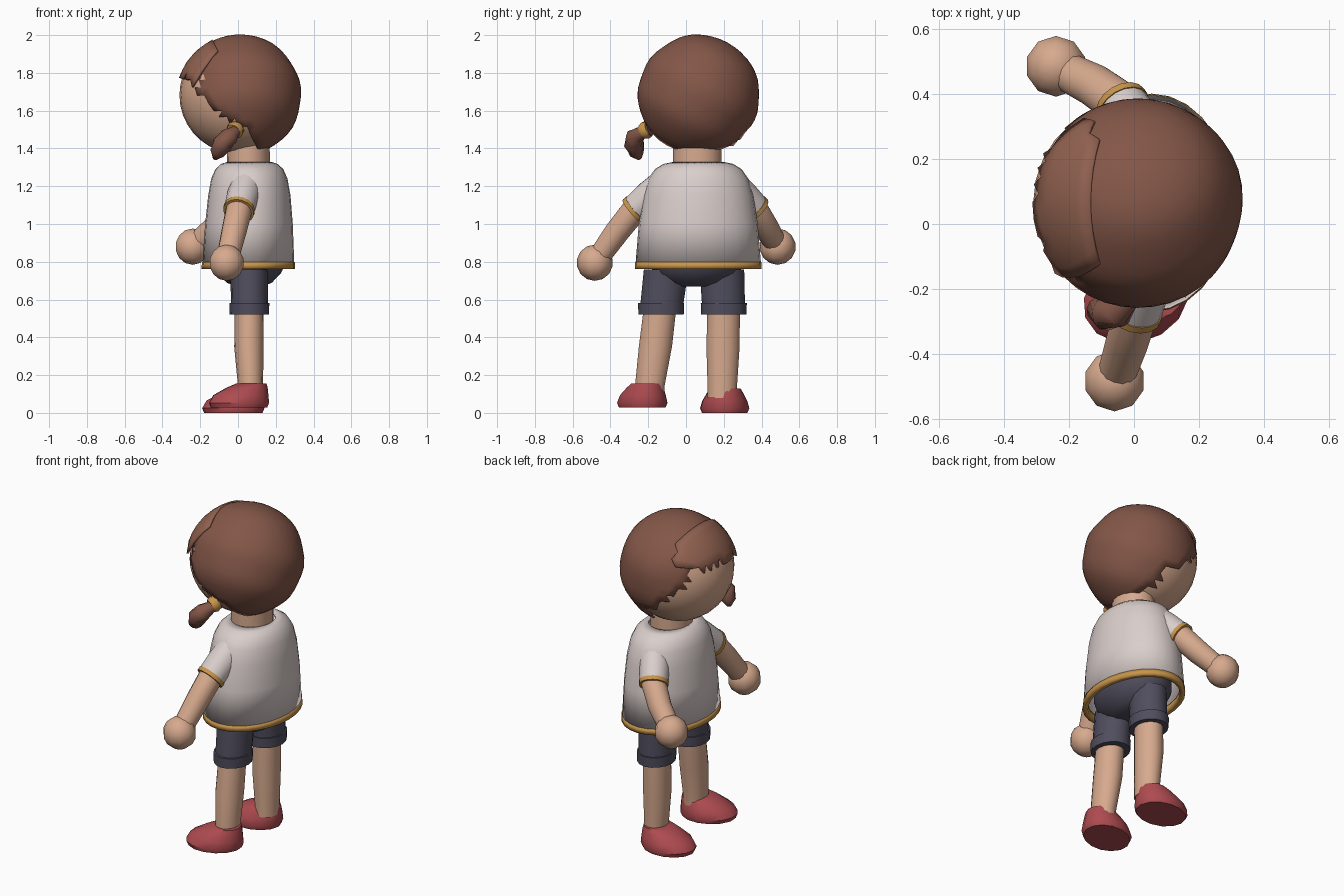
import bpy, bmesh, math
from mathutils import Vector, Matrix

if "Cube" in bpy.data.objects:
    bpy.data.objects.remove(bpy.data.objects["Cube"])


def material(name, rgb):
    m = bpy.data.materials.new(name)
    m.diffuse_color = (*rgb, 1)
    m.use_nodes = True
    m.node_tree.nodes["Principled BSDF"].inputs["Base Color"].default_value = m.diffuse_color
    return m


SKIN = material("skin", (0.68, 0.40, 0.27))
HAIR = material("hair_brown", (0.23, 0.095, 0.065))
BANG = material("fringe_brown", (0.28, 0.12, 0.08))
CLOTH = material("white_cloth", (0.70, 0.62, 0.60))
NAVY = material("navy_cloth", (0.08, 0.075, 0.11))
RED = material("red_shoe", (0.42, 0.07, 0.08))
GOLD = material("gold_trim", (0.58, 0.30, 0.07))


def finish(name, bm, mat, angle=40):
    bmesh.ops.recalc_face_normals(bm, faces=bm.faces)
    me = bpy.data.meshes.new(name)
    bm.to_mesh(me)
    bm.free()
    ob = bpy.data.objects.new(name, me)
    bpy.context.collection.objects.link(ob)
    me.materials.append(mat)
    bpy.ops.object.select_all(action='DESELECT')
    bpy.context.view_layer.objects.active = ob
    ob.select_set(True)
    bpy.ops.object.shade_smooth_by_angle(angle=math.radians(angle))
    return ob


def skin_rings(name, rings, mat, caps=(True, True), angle=40):
    bm = bmesh.new()
    rows = [[bm.verts.new(p) for p in r] for r in rings]
    n = len(rows[0])
    for a, b in zip(rows, rows[1:]):
        for i in range(n):
            bm.faces.new((a[i], a[(i + 1) % n], b[(i + 1) % n], b[i]))
    if caps[0]:
        bm.faces.new(rows[0])
    if caps[1]:
        bm.faces.new(rows[-1])
    return finish(name, bm, mat, angle)


def loft(name, layers, mat, n=16, caps=(True, True), angle=40):
    """Stack of horizontal ellipses: (x, y, z, rx, ry)."""
    turn = [2 * math.pi * i / n for i in range(n)]
    return skin_rings(name, [[(x + rx * math.cos(t), y + ry * math.sin(t), z) for t in turn]
                             for x, y, z, rx, ry in layers], mat, caps, angle)


def tube(name, path, radii, mat, n=12, caps=(True, True), angle=40):
    """Round tube whose rings stand square to the path."""
    pts = [Vector(p) for p in path]
    rings = []
    for i, p in enumerate(pts):
        d = pts[min(i + 1, len(pts) - 1)] - pts[max(i - 1, 0)]
        q = d.to_track_quat('Z', 'X')
        rings.append([p + q @ Vector((radii[i] * math.cos(2 * math.pi * k / n),
                                      radii[i] * math.sin(2 * math.pi * k / n), 0)) for k in range(n)])
    return skin_rings(name, rings, mat, caps, angle)


def ball(name, centre, r, mat, u, v):
    bm = bmesh.new()
    bmesh.ops.create_uvsphere(bm, u_segments=u, v_segments=v, radius=r,
                              matrix=Matrix.Translation(centre))
    return finish(name, bm, mat, 60)


def shell(name, keep, radius, mat, subdiv):
    """Piece of a sphere around the head, kept where keep(direction) holds."""
    bm = bmesh.new()
    bmesh.ops.create_icosphere(bm, subdivisions=subdiv, radius=1)
    bmesh.ops.delete(bm, geom=[f for f in bm.faces if not keep(f.calc_center_median().normalized())],
                     context='FACES')
    for v in bm.verts:
        v.co = Vector((0.012, 0.067, 1.68)) + v.co * radius(v.co)
    ob = finish(name, bm, mat)
    s = ob.modifiers.new("thickness", 'SOLIDIFY')
    s.thickness = 0.012
    s.offset = -1
    return ob


# Head and neck
ball("head", (0.0, 0.067, 1.682), 0.31, SKIN, 28, 18)
loft("neck", [(0.055, 0.06, 1.25, 0.115, 0.13), (0.055, 0.06, 1.46, 0.112, 0.13)], SKIN, 18)

# Hair cap with a ragged hairline; the face looks along -x
LINE = [(-1.0, 0.32), (-0.89, 0.28), (-0.58, 0.03), (-0.36, -0.19), (-0.08, -0.64), (0.33, -0.68)]


def hairline(z):
    for (z0, x0), (z1, x1) in zip(LINE, LINE[1:]):
        if z <= z1:
            return x0 + (x1 - x0) * (z - z0) / (z1 - z0)
    return -9


shell("hair_cap", lambda d: d.x > hairline(d.z) + 0.06 * math.sin(13 * d.z + 4 * d.y),
      lambda d: 0.322 + 0.003 * math.sin(9 * d.z + 5 * d.y), HAIR, 4)
shell("fringe", lambda d: -0.97 < d.x < -0.42 and -0.68 < d.y < 0.78
      and d.z > 0.27 + 0.1 * d.y + 0.07 * abs(math.sin(6 * d.y + 0.6)),
      lambda d: 0.331 + 0.014 * max(0, 0.8 - d.z), BANG, 4)

# Side ponytail and its tie
tube("ponytail", [(0.0, -0.19, 1.50), (-0.02, -0.235, 1.485), (-0.05, -0.27, 1.46),
                  (-0.085, -0.275, 1.42), (-0.11, -0.26, 1.375), (-0.122, -0.245, 1.345)],
     [0.035, 0.034, 0.05, 0.054, 0.04, 0.012], HAIR, 10, angle=60)
tube("hair_tie", [(-0.005, -0.195, 1.505), (-0.015, -0.212, 1.497), (-0.025, -0.23, 1.488)],
     [0.04, 0.048, 0.04], GOLD, 12)

# Shirt body and hem
shirt = loft("shirt", [(0.055, 0.065, 0.79, 0.243, 0.332), (0.058, 0.065, 1.0, 0.232, 0.315),
                       (0.06, 0.065, 1.15, 0.218, 0.292), (0.06, 0.065, 1.24, 0.202, 0.265),
                       (0.06, 0.065, 1.29, 0.18, 0.23), (0.06, 0.065, 1.318, 0.15, 0.185),
                       (0.06, 0.065, 1.328, 0.118, 0.135)], CLOTH, 28, (False, False))
hem = loft("shirt_hem", [(0.055, 0.065, 0.763, 0.248, 0.336), (0.055, 0.065, 0.798, 0.246, 0.334)],
           GOLD, 28, (False, False))
for ob, t in ((shirt, 0.012), (hem, 0.03)):
    s = ob.modifiers.new("thickness", 'SOLIDIFY')
    s.thickness = t
    s.offset = -1

# Arms: shoulder, cuff, elbow, hand
ARMS = {"right": [(0.05, -0.10, 1.225), (0.005, -0.272, 1.075), (-0.02, -0.36, 0.965), (-0.06, -0.483, 0.795)],
        "left": [(0.05, 0.225, 1.225), (-0.035, 0.365, 1.08), (-0.12, 0.425, 0.98), (-0.24, 0.485, 0.88)]}
for side, path in ARMS.items():
    a, c, e, h = [Vector(p) for p in path]
    d = (c - a).normalized()
    tube(side + "_sleeve", [a, a.lerp(c, 0.5), c], [0.082, 0.086, 0.08], CLOTH, 16)
    tube(side + "_sleeve_cuff", [c - d * 0.012, c + d * 0.012], [0.084, 0.083], GOLD, 16)
    tube(side + "_arm", [a.lerp(c, 0.6), c, e, h], [0.07, 0.07, 0.067, 0.058], SKIN, 14)
    ball(side + "_hand", h, 0.096, SKIN, 10, 7)

# Shorts seat
loft("shorts_seat", [(0.06, 0.055, 0.668, 0.07, 0.10), (0.06, 0.055, 0.69, 0.12, 0.17),
                     (0.06, 0.055, 0.74, 0.168, 0.228), (0.06, 0.06, 0.80, 0.195, 0.25),
                     (0.06, 0.06, 0.92, 0.195, 0.25)], NAVY, 20)

# Legs and shoes: hip y, knee y, ankle y, shoe centre and turn
for side, hip, knee, ankle, sx, sy, sz, rot in (("right", -0.105, -0.132, -0.192, 0.01, -0.23, 0.028, 20),
                                                ("left", 0.19, 0.20, 0.192, -0.02, 0.205, 0.0, 3)):
    loft(side + "_shorts_leg", [(0.06, knee, 0.54, 0.097, 0.113), (0.06, hip, 0.76, 0.10, 0.118)], NAVY)
    loft(side + "_shorts_cuff", [(0.06, knee, 0.522, 0.104, 0.12), (0.06, knee, 0.583, 0.106, 0.122)], NAVY)
    loft(side + "_leg", [(0.066, ankle, 0.08, 0.066, 0.08), (0.066, ankle, 0.14, 0.066, 0.08),
                         (0.058, (ankle + knee) / 2, 0.35, 0.078, 0.09),
                         (0.06, knee, 0.60, 0.076, 0.088)], SKIN, 14)
    shoe = loft(side + "_shoe", [(-0.005, 0, 0, 0.155, 0.122), (-0.005, 0, 0.025, 0.165, 0.132),
                                 (0.005, 0, 0.065, 0.152, 0.12), (0.04, 0, 0.105, 0.112, 0.098),
                                 (0.065, 0, 0.128, 0.08, 0.082)], RED, 14)
    shoe.location = (sx, sy, sz)
    shoe.rotation_euler.z = math.radians(rot)
